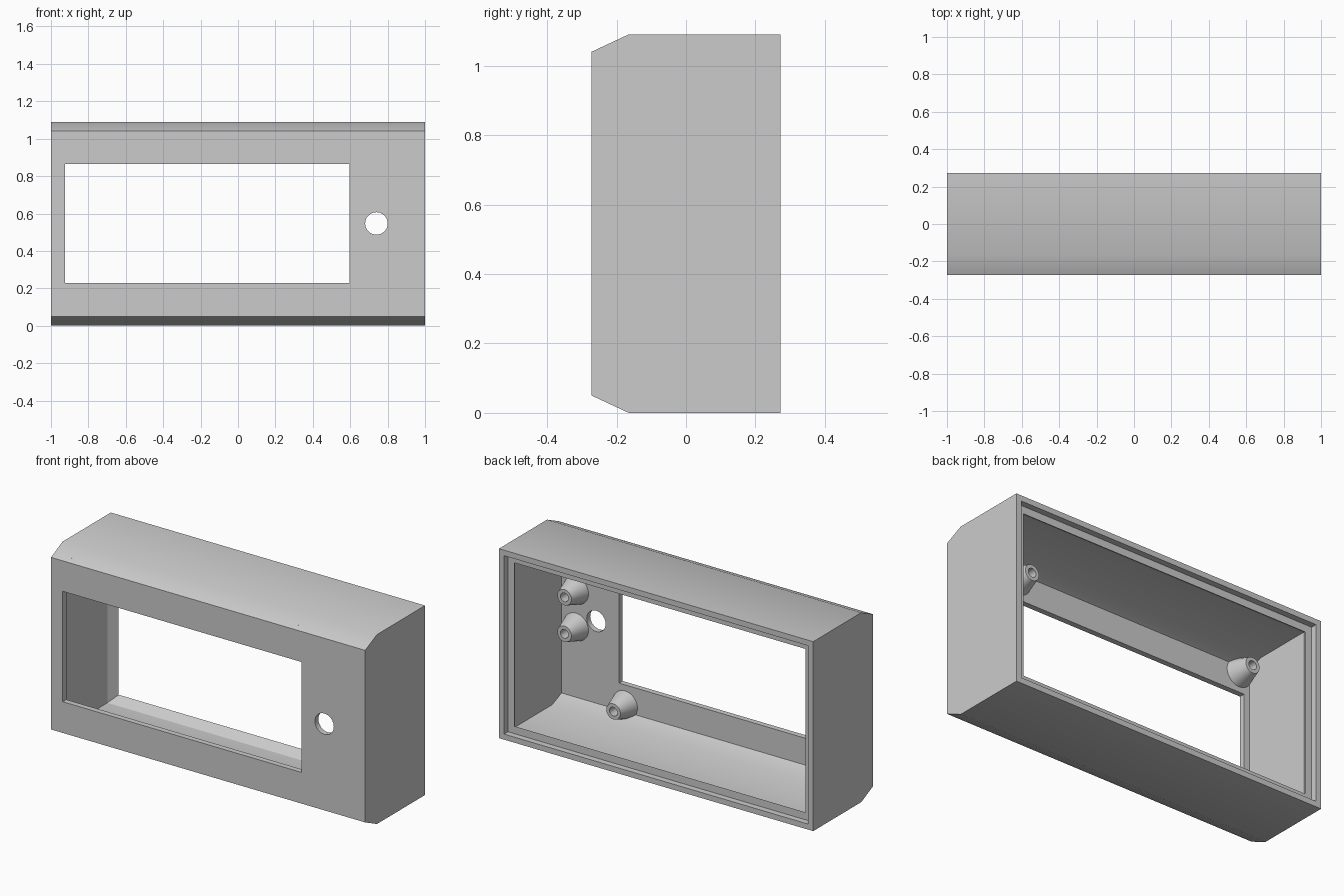
import bpy, bmesh, math
from mathutils import Matrix

cube = bpy.data.objects.get("Cube")
if cube:
    bpy.data.objects.remove(cube, do_unlink=True)

HEIGHT = 1.09
FRONT, BACK = -0.272, 0.272
INNER_FRONT = -0.24

grey = bpy.data.materials.new("light_grey_plastic")
grey.use_nodes = True
grey.diffuse_color = (0.6, 0.6, 0.6, 1)
grey.node_tree.nodes["Principled BSDF"].inputs["Base Color"].default_value = (0.6, 0.6, 0.6, 1)


def make_object(name, bm):
    bmesh.ops.recalc_face_normals(bm, faces=bm.faces)
    mesh = bpy.data.meshes.new(name)
    bm.to_mesh(mesh)
    bm.free()
    mesh.materials.append(grey)
    obj = bpy.data.objects.new(name, mesh)
    bpy.context.collection.objects.link(obj)
    return obj


def bridge(bm, rings, closed=False):
    """Join consecutive vertex rings with quads."""
    pairs = list(zip(rings, rings[1:]))
    if closed:
        pairs.append((rings[-1], rings[0]))
    for a, b in pairs:
        n = len(a)
        for i in range(n):
            j = (i + 1) % n
            bm.faces.new((a[i], a[j], b[j], b[i]))


def loft(name, sections):
    """Solid through rectangles given as (y, half width, inset from top and bottom)."""
    bm = bmesh.new()
    rings = []
    for y, w, inset in sections:
        lo, hi = inset, HEIGHT - inset
        rings.append([bm.verts.new((x, y, z))
                      for x, z in ((-w, lo), (w, lo), (w, hi), (-w, hi))])
    bridge(bm, rings)
    bm.faces.new(rings[0])
    bm.faces.new(rings[-1])
    return make_object(name, bm)


def cut(target, cutter):
    cutter.hide_render = True
    mod = target.modifiers.new("cut", "BOOLEAN")
    mod.operation = "DIFFERENCE"
    mod.solver = "EXACT"
    mod.object = cutter


# Outer shell with sloped front edges
housing = loft("housing", [(FRONT, 1, 0.05), (-0.165, 1, 0), (BACK, 1, 0)])

# Cavity: sloped front edges, tapered rear flange, recess for the back cover
cavity = loft("cavity_cutter", [
    (INNER_FRONT, 0.96, 0.075), (-0.155, 0.96, 0.04), (0.183, 0.96, 0.04),
    (0.237, 0.925, 0.075), (0.237, 0.968, 0.032), (0.35, 0.968, 0.032)])

# Display window
bm = bmesh.new()
bmesh.ops.create_cube(bm, size=1, matrix=Matrix.Translation((-0.165, -0.255, 0.547))
                      @ Matrix.Diagonal((1.52, 0.15, 0.635, 1)))
window = make_object("window_cutter", bm)

# Round control hole
bm = bmesh.new()
bmesh.ops.create_cone(bm, cap_ends=True, segments=48, radius1=0.06, radius2=0.06, depth=0.15,
                      matrix=Matrix.Translation((0.74, -0.255, 0.547))
                      @ Matrix.Rotation(math.pi / 2, 4, "X"))
hole = make_object("control_hole_cutter", bm)

cutters = (cavity, window, hole)
for cutter in cutters:
    cut(housing, cutter)
bpy.context.view_layer.update()
graph = bpy.context.evaluated_depsgraph_get()
shell = bpy.data.meshes.new_from_object(housing.evaluated_get(graph))
housing.modifiers.clear()
housing.data = shell
for cutter in cutters:
    bpy.data.objects.remove(cutter, do_unlink=True)


# Hollow tapered screw posts on the inside of the front panel
def screw_post(name, x, z, segments=40):
    bm = bmesh.new()
    rings = []
    for r, y in ((0.08, -0.243), (0.045, -0.134), (0.025, -0.134), (0.025, -0.243)):
        rings.append([bm.verts.new((x + r * math.cos(t), y, z + r * math.sin(t)))
                      for t in (math.tau * i / segments for i in range(segments))])
    bridge(bm, rings, closed=True)
    return make_object(name, bm)


parts = [housing]
for side, x in (("left", 0.556), ("right", -0.892)):
    for level, z in (("lower", 0.116), ("upper", 0.974)):
        parts.append(screw_post(f"{level}_{side}_screw_post", x, z))
for level, z in (("lower", 0.48), ("upper", 0.69)):
    parts.append(screw_post(f"{level}_control_screw_post", 0.868, z))

# Smooth shading with crisp edges
bpy.ops.object.select_all(action="DESELECT")
for obj in parts:
    obj.select_set(True)
bpy.context.view_layer.objects.active = housing
bpy.ops.object.shade_smooth_by_angle(angle=math.radians(30))
